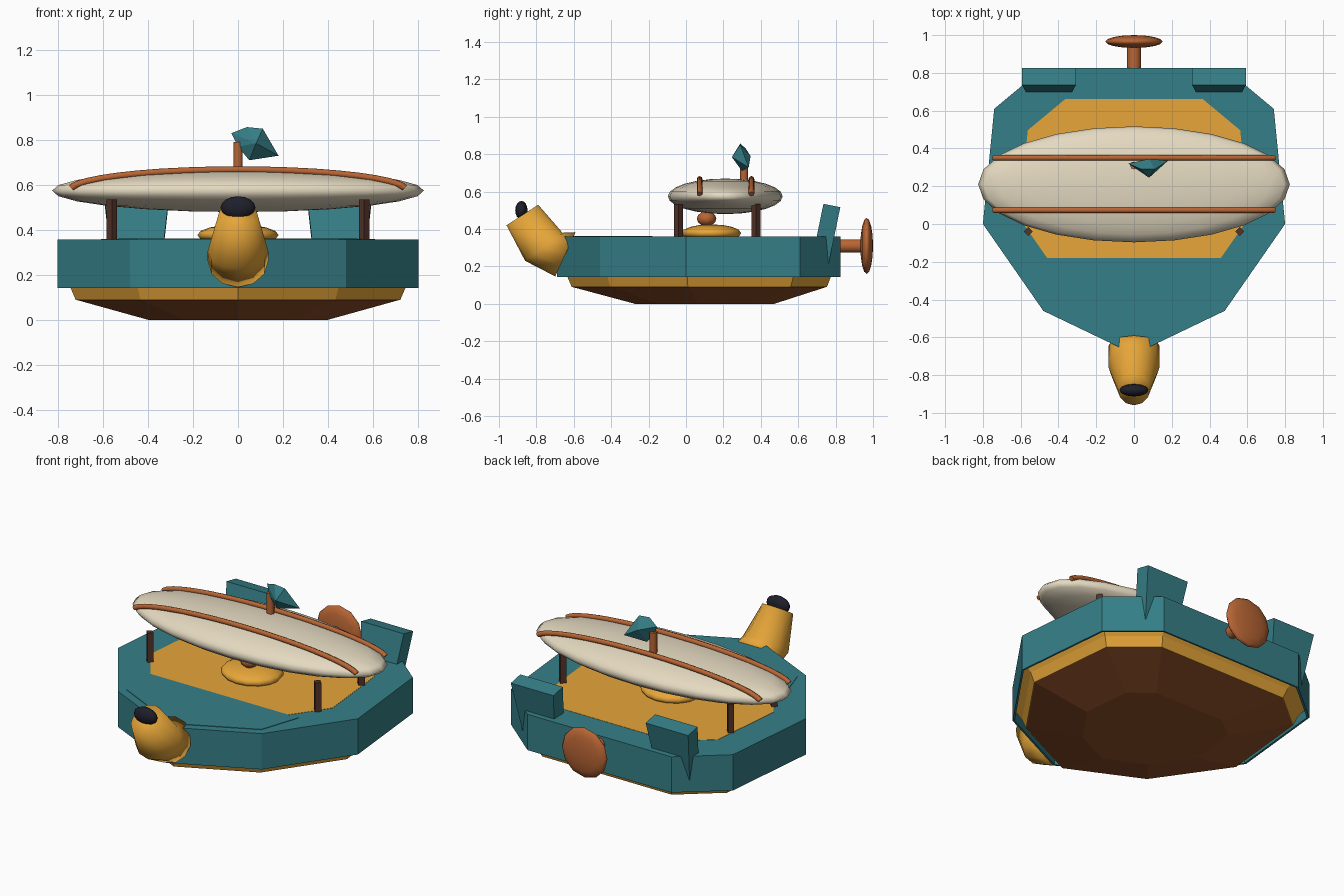
import bpy, bmesh, math
from mathutils import Vector, Matrix

cube = bpy.data.objects.get("Cube")
if cube:
    bpy.data.objects.remove(cube, do_unlink=True)


def material(name, *srgb):
    col = [((c / 255 + 0.055) / 1.055) ** 2.4 for c in srgb] + [1]
    m = bpy.data.materials.new(name)
    m.use_nodes = True
    m.diffuse_color = col
    m.node_tree.nodes["Principled BSDF"].inputs["Base Color"].default_value = col
    return m


teal = material("teal paint", 53, 127, 135)
yellow = material("ochre yellow", 231, 166, 57)
brown = material("keel brown", 148, 82, 42)
copper = material("copper", 184, 101, 52)
cream = material("cream canvas", 229, 218, 193)
black = material("near black", 31, 31, 43)
dark = material("dark wood", 84, 52, 41)


def finish(name, bm, mat, smooth=None):
    bmesh.ops.recalc_face_normals(bm, faces=bm.faces)
    me = bpy.data.meshes.new(name)
    bm.to_mesh(me)
    bm.free()
    ob = bpy.data.objects.new(name, me)
    bpy.context.collection.objects.link(ob)
    me.materials.append(mat)
    if smooth:
        bpy.ops.object.select_all(action='DESELECT')
        ob.select_set(True)
        bpy.context.view_layer.objects.active = ob
        bpy.ops.object.shade_smooth_by_angle(angle=math.radians(smooth))
    return ob


def loft(name, rings, mat, smooth=None):
    """Skin a list of equal point rings and cap both ends."""
    bm = bmesh.new()
    rows = [[bm.verts.new(p) for p in ring] for ring in rings]
    n = len(rows[0])
    for a, b in zip(rows, rows[1:]):
        for i in range(n):
            bm.faces.new((a[i], a[(i + 1) % n], b[(i + 1) % n], b[i]))
    bm.faces.new(rows[0])
    bm.faces.new(rows[-1])
    return finish(name, bm, mat, smooth)


def ellipsoid(name, loc, radii, mat, seg=12, rings=8, rot=None):
    bm = bmesh.new()
    bmesh.ops.create_uvsphere(bm, u_segments=seg, v_segments=rings, radius=1)
    if rot:
        bmesh.ops.transform(bm, matrix=rot, verts=bm.verts)
    bmesh.ops.scale(bm, vec=radii, verts=bm.verts)
    bmesh.ops.translate(bm, vec=loc, verts=bm.verts)
    return finish(name, bm, mat, 180)


def rod(name, start, end, radius, sides, mat, smooth=None):
    start, end = Vector(start), Vector(end)
    turn = (end - start).to_track_quat('Z', 'Y')
    ring = [turn @ Vector((radius * math.cos(t), radius * math.sin(t), 0))
            for t in (2 * math.pi * i / sides for i in range(sides))]
    return loft(name, [[p + q for q in ring] for p in (start, end)], mat, smooth)


# Hull outline, mirrored from its left half
half = [(0.48, -0.46), (0.8, 0), (0.74, 0.61), (0.48, 0.826)]
outline = [(0, -0.69)] + half + [(-x, y) for x, y in reversed(half)]


def ring(scale, centre, z):
    return [(x * scale, centre + (y - centre) * scale, z) for x, y in outline]


# Hull as a hollow collar around the inner tub, then keel and deck
loft("hull", [ring(0.955, 0.1, 0.3), ring(0.985, 0.1, 0.143),
              ring(1, 0, 0.143), ring(1, 0, 0.359)], teal)
loft("inner_tub", [ring(0.9, 0.1, 0.09), ring(0.93, 0.1, 0.146), ring(0.98, 0.1, 0.2)], yellow)
loft("keel", [ring(0.49, 0.13, 0), ring(0.9, 0.1, 0.091)], brown)
loft("deck", [ring(0.76, 0.137, 0.35), ring(0.76, 0.137, 0.3605)], yellow)
plan = [(0.53, -0.18), (0.45, -0.42), (0, -0.64), (-0.45, -0.42), (-0.53, -0.18)]
loft("foredeck", [[(x, y, z) for x, y in plan] for z in (0.355, 0.362)], teal)

# Domed hatch with a knob
ellipsoid("hatch", (0, 0.135, 0.378), (0.18, 0.16, 0.047), yellow, 16, 8)
ellipsoid("hatch_knob", (0, 0.11, 0.455), (0.052, 0.052, 0.04), copper, 8, 6)

# Canopy posts
for side, sx in (("left", 1), ("right", -1)):
    for end, y in (("front", -0.04), ("back", 0.375)):
        rod(f"{end}_{side}_post", (0.56 * sx, y, 0.35), (0.56 * sx, y, 0.535), 0.024, 4, dark)

# Canopy with two bent ribs
ellipsoid("canopy", (0, 0.21, 0.575), (0.825, 0.307, 0.095), cream, 24, 12)
for end, y in (("front", 0.073), ("back", 0.35)):
    cross = []
    steps = 18
    for i in range(steps + 1):
        t = math.radians(8 + 164 * i / steps)
        out = Vector((0.095 * math.cos(t), 0, 0.75 * math.sin(t))).normalized()
        mid = Vector((0.748 * math.cos(t), y, 0.575 + 0.093 * math.sin(t)))
        cross.append([mid + 0.015 * (out * math.cos(a) + Vector((0, math.sin(a), 0)))
                      for a in (2 * math.pi * k / 8 for k in range(8))])
    loft(f"{end}_canopy_rib", cross, copper, 50)

# Mast and faceted pennant
rod("mast", (0, 0.31, 0.64), (0, 0.31, 0.79), 0.021, 8, copper, 50)
bm = bmesh.new()
for p in ((-0.03, 0.32, 0.83), (0.04, 0.29, 0.857), (0.11, 0.29, 0.85), (0.18, 0.335, 0.73),
          (0.05, 0.30, 0.71), (0.08, 0.245, 0.785), (0.08, 0.345, 0.79), (0, 0.3, 0.77)):
    bm.verts.new(p)
bmesh.ops.convex_hull(bm, input=bm.verts)
finish("pennant", bm, teal)

# Bent figurehead neck with a dark tip
stations = [(-0.645, 0.265, 0.135, 0.13, (0.11, 0.24)),
            (-0.76, 0.305, 0.135, 0.125, (0.2, 0.15)),
            (-0.875, 0.475, 0.085, 0.101, (0.17, 0.11))]
neck = []
for y, z, wide, deep, d in stations:
    up = Vector((0, *d)).normalized()
    neck.append([Vector((0, y, z)) + up * deep * math.cos(a) + Vector((wide * math.sin(a), 0, 0))
                 for a in (2 * math.pi * k / 12 for k in range(12))])
loft("figurehead", neck, yellow, 120)
ellipsoid("figurehead_tip", (0, -0.88, 0.5), (0.077, 0.033, 0.05), black, 12, 8)

# Leaning tail fins, narrower towards the bottom
for side, sx in (("left", 1), ("right", -1)):
    levels = []
    for w, y, z in ((0.108, 0.718, 0.225), (0.142, 0.78, 0.526)):
        levels.append([(sx * 0.45 + a * w, y + b * 0.045, z - b * 0.009)
                       for a, b in ((-1, -1), (1, -1), (1, 1), (-1, 1))])
    loft(f"{side}_tail_fin", levels, teal)

# Propeller disc on its shaft
rod("propeller_shaft", (0, 0.8, 0.31), (0, 0.96, 0.31), 0.037, 10, copper, 50)
ellipsoid("propeller_disc", (0, 0.966, 0.31), (0.152, 0.034, 0.15), copper, 12, 8,
          rot=Matrix.Rotation(math.pi / 2, 4, 'X'))
